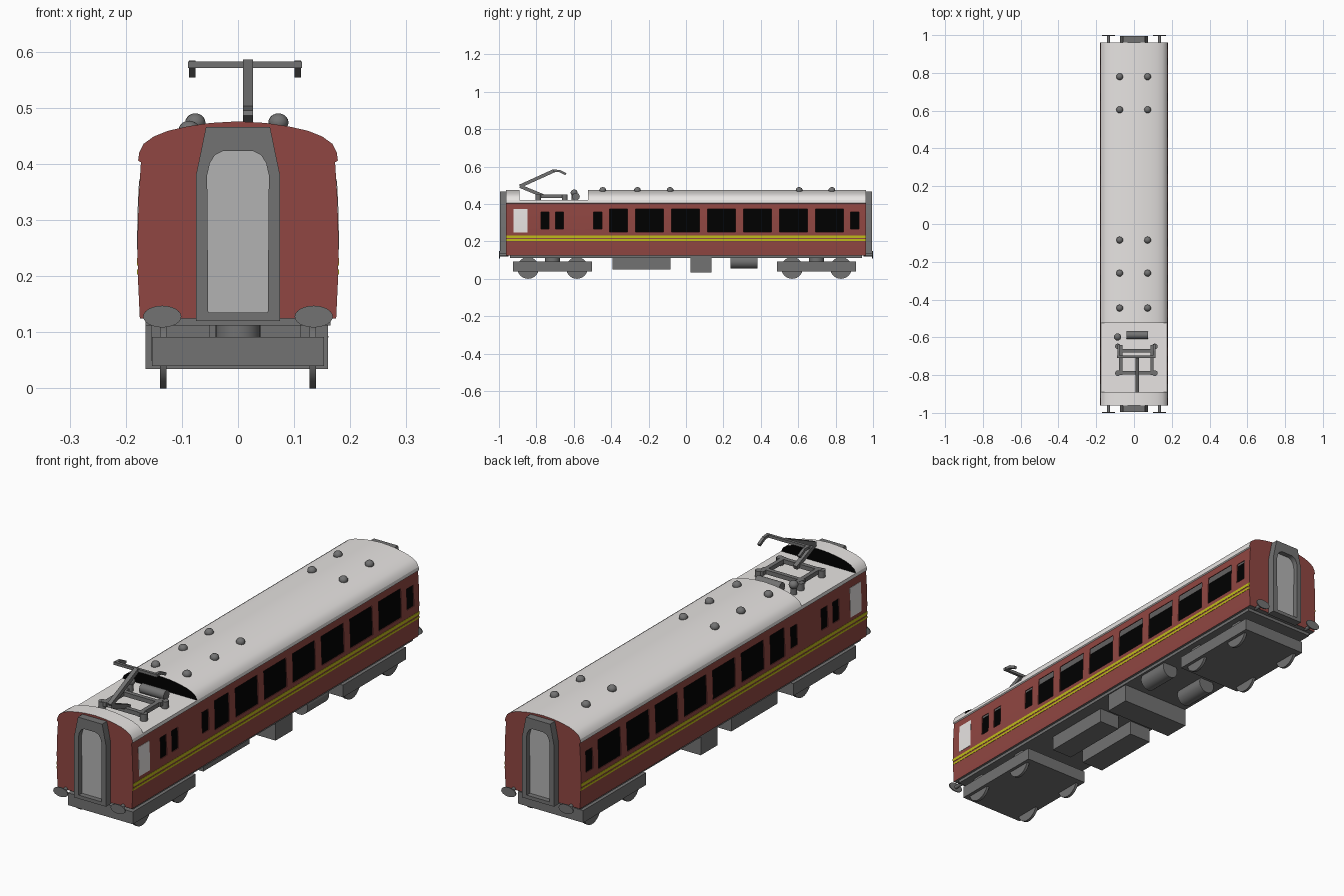
import bpy, bmesh, math
from mathutils import Vector

if "Cube" in bpy.data.objects:
    bpy.data.objects.remove(bpy.data.objects["Cube"])


def material(name, r, g, b):
    m = bpy.data.materials.new(name)
    m.diffuse_color = (r, g, b, 1)
    m.use_nodes = True
    m.node_tree.nodes["Principled BSDF"].inputs["Base Color"].default_value = m.diffuse_color
    return m


RED = material("red_paint", 0.28, 0.062, 0.054)
ROOF = material("pale_grey", 0.80, 0.775, 0.76)
GREY = material("dark_grey", 0.17, 0.17, 0.17)
DOOR = material("mid_grey", 0.45, 0.45, 0.45)
BLACK = material("black", 0.0, 0.0, 0.0)
YELLOW = material("yellow_stripe", 0.53, 0.50, 0.01)


def finish(name, bm, mats, rule=None):
    bmesh.ops.recalc_face_normals(bm, faces=bm.faces)
    bm.normal_update()
    if rule:
        for f in bm.faces:
            f.material_index = rule(f)
    me = bpy.data.meshes.new(name)
    bm.to_mesh(me)
    bm.free()
    for m in mats:
        me.materials.append(m)
    me.shade_smooth()
    me.set_sharp_from_angle(angle=math.radians(35))
    ob = bpy.data.objects.new(name, me)
    bpy.context.collection.objects.link(ob)
    return ob


def prism(name, pts, y0, y1, mats, rule=None):
    """Extrude an (x, z) outline from y0 to y1."""
    bm = bmesh.new()
    a = [bm.verts.new((x, y0, z)) for x, z in pts]
    b = [bm.verts.new((x, y1, z)) for x, z in pts]
    bm.faces.new(a)
    bm.faces.new(b)
    for i in range(len(pts)):
        j = (i + 1) % len(pts)
        bm.faces.new((a[i], a[j], b[j], b[i]))
    return finish(name, bm, mats, rule)


def box(name, x0, x1, y0, y1, z0, z1, mat):
    return prism(name, [(x0, z0), (x1, z0), (x1, z1), (x0, z1)], y0, y1, [mat])


def rod(name, p, q, r, mat, seg=20, sx=1.0, sz=1.0):
    """Cylinder (or square bar when seg is 4) between two points."""
    p, q = Vector(p), Vector(q)
    d = q - p
    bm = bmesh.new()
    if seg == 4:
        bmesh.ops.create_cube(bm, size=1)
        bmesh.ops.scale(bm, vec=(2 * r, 2 * r, d.length), verts=bm.verts)
    else:
        bmesh.ops.create_cone(bm, cap_ends=True, segments=seg, radius1=r, radius2=r, depth=d.length)
    bm.transform(d.to_track_quat('Z', 'Y').to_matrix().to_4x4())
    bmesh.ops.scale(bm, vec=(sx, 1, sz), verts=bm.verts)
    bmesh.ops.translate(bm, vec=(p + q) / 2, verts=bm.verts)
    return finish(name, bm, [mat])


def ball(name, c, r, sz, mat):
    bm = bmesh.new()
    bmesh.ops.create_uvsphere(bm, u_segments=16, v_segments=10, radius=r)
    bmesh.ops.scale(bm, vec=(1, 1, sz), verts=bm.verts)
    bmesh.ops.translate(bm, vec=c, verts=bm.verts)
    return finish(name, bm, [mat])


def mirror(half):
    return half + [(-x, z) for x, z in reversed(half) if x > 1e-6]


# Body shell: curved sides up to the floor of the roof well
END, WELL0, WELL1 = 0.962, -0.89, -0.525
side = [(0.175, 0.125), (0.1785, 0.20), (0.179, 0.27), (0.177, 0.34), (0.173, 0.403)]
lower = side + [(0.178, 0.406), (0.176, 0.42)]
upper = [(0.176, 0.42), (0.168, 0.436), (0.15, 0.449), (0.125, 0.459),
         (0.09, 0.467), (0.05, 0.473), (0.0, 0.476)]
BODY_MATS = [RED, ROOF, GREY, BLACK]


def body_rule(f):
    if abs(f.normal.y) > 0.9:
        return 0
    if f.normal.z < -0.9:
        return 2
    return 1 if f.calc_center_median().z > 0.402 else 0


body = prism("body", mirror(lower), -END, END, BODY_MATS, body_rule)

# Hollow interior and window openings, cut with booleans
big = [(-0.409, -0.313)] + [(-0.27 + 0.1925 * i, -0.12 + 0.1925 * i) for i in range(6)]
small = [(-0.775, -0.733), (-0.698, -0.655), (-0.495, -0.45), (0.88, 0.926)]
cavity = prism("cavity_cutter", mirror([(x - 0.004, min(max(z, 0.132), 0.414)) for x, z in side]
                                       + [(0.169, 0.414)]), -0.955, 0.955, BODY_MATS,
               lambda f: 1 if f.normal.z > 0.9 else 3)
cutters = [cavity]
for spans, z0, z1 in ((big, 0.25, 0.373), (small, 0.267, 0.356)):
    for y0, y1 in spans:
        cutters.append(box("window_cutter", -0.3, 0.3, y0, y1, z0, z1, RED))
for c in cutters:
    mod = body.modifiers.new("cut", 'BOOLEAN')
    mod.operation, mod.solver, mod.object = 'DIFFERENCE', 'EXACT', c
bpy.context.view_layer.update()
shell = bpy.data.meshes.new_from_object(body.evaluated_get(bpy.context.evaluated_depsgraph_get()))
body.modifiers.clear()
body.data = shell
shell.shade_smooth()
shell.set_sharp_from_angle(angle=math.radians(35))
for c in cutters:
    bpy.data.objects.remove(c)
box("dark_interior", -0.098, 0.098, -0.956, 0.956, 0.131, 0.4145, BLACK)


# Raised roof on each side of the well, with black walls facing the well
def roof_rule(f):
    if abs(f.normal.y) < 0.9:
        return 1
    return 0 if abs(f.calc_center_median().y) > 0.95 else 2


prism("front_roof", mirror(upper), -END, WELL0, [RED, ROOF, BLACK], roof_rule)
prism("main_roof", mirror(upper), WELL1, END, [RED, ROOF, BLACK], roof_rule)


# Thin plates that follow the curve of the side
def side_x(z):
    for (xa, za), (xb, zb) in zip(side, side[1:]):
        if za <= z <= zb:
            return xa + (xb - xa) * (z - za) / (zb - za)


def plate(name, s, y0, y1, z0, z1, mat):
    zs = [z0] + [z for _, z in side if z0 < z < z1] + [z1]
    pts = [(s * (side_x(z) + 0.0012), z) for z in zs]
    pts += [(s * (side_x(z) - 0.002), z) for z in reversed(zs)]
    prism(name, pts, y0, y1, [mat])


for s in (-1, 1):
    plate("pale_side_panel", s, -0.922, -0.848, 0.248, 0.372, ROOF)
    plate("upper_stripe", s, -END, END, 0.219, 0.232, YELLOW)
    plate("lower_stripe", s, -END, END, 0.203, 0.212, YELLOW)

# Gangway frames, end doors and buffers
outer = mirror([(0, 0.12), (0.075, 0.12), (0.075, 0.38), (0.068, 0.413),
                (0.061, 0.447), (0.057, 0.466), (0, 0.466)])
inner = mirror([(0, 0.135), (0.053, 0.135), (0.055, 0.38), (0.05, 0.402),
                (0.041, 0.416), (0.027, 0.423), (0, 0.423)])
for s in (-1, 1):
    bm = bmesh.new()
    loops = [[bm.verts.new((x, s * y, z)) for x, z in pts] for pts, y in
             ((outer, END - 0.004), (outer, 0.994), (inner, 0.994), (inner, END - 0.004))]
    n = len(outer)
    for a, b in zip(loops, loops[1:]):
        for i in range(n):
            j = (i + 1) % n
            bm.faces.new((a[i], a[j], b[j], b[i]))
    finish("gangway_frame", bm, [GREY])
    prism("gangway_door", inner, s * (END - 0.002), s * 0.972, [DOOR])
    for x in (-0.135, 0.135):
        rod("buffer_head", (x, s * 0.995, 0.128), (x, s * 1.0, 0.128), 0.034, GREY, 24, 1, 0.57)
        rod("buffer_stem", (x, s * 0.95, 0.128), (x, s * 0.996, 0.128), 0.008, GREY, 12)

# Underframe and equipment
box("underframe", -0.165, 0.165, -0.94, 0.94, 0.112, 0.127, GREY)
for x0, x1 in ((0.015, 0.112), (-0.155, -0.05)):
    box("equipment_box", x0, x1, -0.393, -0.083, 0.05, 0.126, GREY)
for x in (0.123, -0.075):
    rod("air_tank", (x, 0.238, 0.092), (x, 0.382, 0.092), 0.038, GREY, 24)
box("centre_equipment_box", -0.165, 0.16, 0.024, 0.136, 0.035, 0.126, GREY)

# Bogies with wheels
for yc in (-0.714, 0.698):
    box("bogie_frame", -0.153, 0.153, yc - 0.211, yc + 0.211, 0.04, 0.092, GREY)
    rod("bogie_pivot", (0, yc, 0.09), (0, yc, 0.115), 0.04, GREY)
    for dy in (-0.1305, 0.1305):
        for s in (-1, 1):
            rod("wheel", (s * 0.127, yc + dy, 0.058), (s * 0.139, yc + dy, 0.058), 0.058, GREY, 28)

# Roof vents
for y in (-0.445, -0.26, -0.085, 0.605, 0.78):
    for x in (-0.076, 0.072):
        ball("roof_vent", (x, y, 0.474), 0.018, 0.9, GREY)

# Pantograph base with insulators
cx = 0.0125
for s in (-1, 1):
    x = cx + s * 0.083
    rod("base_side_bar", (x, -0.80, 0.442), (x, -0.64, 0.442), 0.009, GREY, 4)
    for y in (-0.79, -0.648):
        rod("insulator", (cx + s * 0.098, y, 0.418), (cx + s * 0.098, y, 0.45), 0.015, GREY, 12)
for y in (-0.788, -0.67):
    rod("base_cross_bar", (cx - 0.098, y, 0.442), (cx + 0.098, y, 0.442), 0.009, GREY, 4)

# Pantograph arms and collector head
ax = 0.018
rod("lower_arm", (ax, -0.76, 0.442), (ax, -0.888, 0.495), 0.009, GREY, 4)
rod("upper_arm", (ax, -0.888, 0.495), (ax, -0.705, 0.578), 0.009, GREY, 4)
rod("head_bar", (cx - 0.102, -0.703, 0.577), (cx + 0.102, -0.703, 0.577), 0.006, GREY, 4)
for s in (-1, 1):
    x = cx + s * 0.094
    rod("head_arm", (x, -0.705, 0.578), (x, -0.672, 0.576), 0.006, GREY, 4)
    rod("head_horn", (x, -0.675, 0.576), (x, -0.642, 0.559), 0.006, GREY, 4)

# Roof cylinder and post in the well
rod("roof_cylinder", (-0.04, -0.588, 0.439), (0.075, -0.588, 0.439), 0.02, GREY)
rod("roof_post", (-0.087, -0.6, 0.418), (-0.087, -0.6, 0.46), 0.013, GREY, 12)
ball("roof_post_cap", (-0.087, -0.598, 0.46), 0.019, 0.9, GREY)
